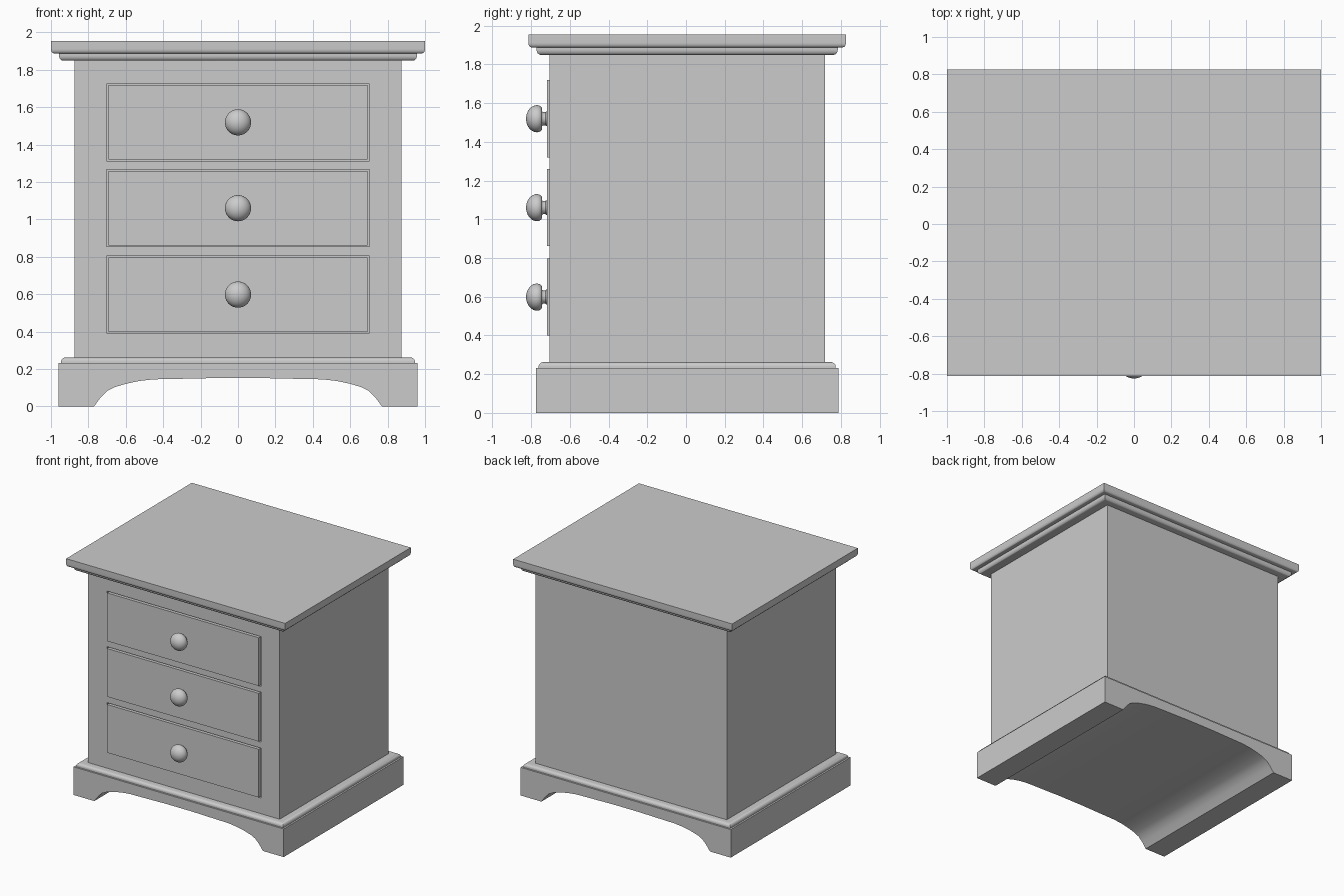
import bpy, bmesh
from math import sin, cos, pi

if "Cube" in bpy.data.objects:
    bpy.data.objects.remove(bpy.data.objects["Cube"])

CY = 0.006          # depth centre of the cabinet (knobs overhang the front)
FRONT = -0.705      # front face of the body


def finish(name, bm, smooth=None):
    bmesh.ops.recalc_face_normals(bm, faces=bm.faces)
    me = bpy.data.meshes.new(name)
    bm.to_mesh(me)
    bm.free()
    ob = bpy.data.objects.new(name, me)
    bpy.context.collection.objects.link(ob)
    if smooth:
        bpy.ops.object.select_all(action='DESELECT')
        ob.select_set(True)
        bpy.context.view_layer.objects.active = ob
        bpy.ops.object.shade_smooth_by_angle(angle=smooth)
    return ob


def box(name, x, y0, y1, z0, z1):
    bm = bmesh.new()
    bmesh.ops.create_cube(bm, size=1)
    for v in bm.verts:
        v.co = (v.co.x * 2 * x, (y0 + y1) / 2 + v.co.y * (y1 - y0),
                (z0 + z1) / 2 + v.co.z * (z1 - z0))
    return finish(name, bm)


def moulded_slab(name, hx, hy, profile):
    """Rectangular slab whose edge follows (inset, z) points, bottom to top."""
    bm = bmesh.new()
    rings = [[bm.verts.new((sx * (hx - i), CY + sy * (hy - i), z))
              for sx, sy in ((-1, -1), (1, -1), (1, 1), (-1, 1))]
             for i, z in profile]
    for a, b in zip(rings, rings[1:]):
        for k in range(4):
            j = (k + 1) % 4
            bm.faces.new((a[k], a[j], b[j], b[k]))
    bm.faces.new(rings[0][::-1])
    bm.faces.new(rings[-1])
    return finish(name, bm, 0.6)


def quarter(r_in, r_z, z0, sign, n=6):
    """Quarter-round: inset grows from 0 to r_in as z moves by sign * r_z."""
    return [(r_in * (1 - cos(pi / 2 * k / n)), z0 + sign * r_z * sin(pi / 2 * k / n))
            for k in range(n + 1)]


# Top: slab with eased lower edge, and a moulding beneath it
moulded_slab("top_slab", 1.0, 0.82, quarter(0.016, 0.024, 1.912, -1)[::-1] + [(0, 1.955)])
moulded_slab("top_moulding", 0.957, 0.778,
             quarter(0.022, 0.028, 1.877, -1)[::-1] + [(0, 1.89)])

# Base: block with an arch running through its whole depth
half = [(0.96, 0.232), (0.96, 0), (0.77, 0), (0.735, 0.047), (0.70, 0.083),
        (0.66, 0.103), (0.60, 0.121), (0.53, 0.136), (0.45, 0.145),
        (0.25, 0.149), (0.12, 0.152)]
outline = half + [(-x, z) for x, z in reversed(half)]
bm = bmesh.new()
face = bm.faces.new([bm.verts.new((x, CY - 0.781, z)) for x, z in outline])
ext = bmesh.ops.extrude_face_region(bm, geom=[face])["geom"]
bmesh.ops.translate(bm, vec=(0, 1.562, 0),
                    verts=[g for g in ext if isinstance(g, bmesh.types.BMVert)])
finish("base_plinth", bm, 0.5)
moulded_slab("base_moulding", 0.946, 0.767,
             [(0, 0.225)] + quarter(0.03, 0.022, 0.241, 1))

# Body with shallow drawer openings
body = box("cabinet_body", 0.875, FRONT, 0.717, 0.24, 1.87)
drawer_z = (0.598, 1.06, 1.519)
for z in drawer_z:
    cutter = box("drawer_opening", 0.702, FRONT - 0.1, FRONT + 0.02, z - 0.206, z + 0.206)
    mod = body.modifiers.new("opening", 'BOOLEAN')
    mod.operation, mod.solver, mod.object = 'DIFFERENCE', 'EXACT', cutter
    bpy.context.view_layer.objects.active = body
    bpy.ops.object.modifier_apply(modifier=mod.name)
    bpy.data.objects.remove(cutter)

# Drawer fronts and turned knobs; profile is (radius, y)
knob = [(0.038, -0.715), (0.038, -0.722), (0.034, -0.726), (0.034, -0.738), (0.038, -0.743), (0.056, -0.744),
        (0.063, -0.749), (0.068, -0.758), (0.07, -0.769)]
knob += [(0.07 * cos(a), -0.769 - 0.057 * sin(a)) for a in (pi / 2 * k / 8 for k in range(1, 8))]
knob += [(0, -0.826)]
for i, z in enumerate(drawer_z, 1):
    box(f"drawer_front_{i}", 0.693, FRONT - 0.014, FRONT + 0.03, z - 0.199, z + 0.199)
    bm = bmesh.new()
    vs = [bm.verts.new((r, y, z)) for r, y in knob]
    edges = [bm.edges.new(p) for p in zip(vs, vs[1:])]
    bmesh.ops.spin(bm, geom=vs + edges, cent=(0, 0, z), axis=(0, 1, 0),
                   angle=2 * pi, steps=32)
    bmesh.ops.remove_doubles(bm, verts=bm.verts, dist=0.0005)
    finish(f"drawer_knob_{i}", bm, 0.7)
